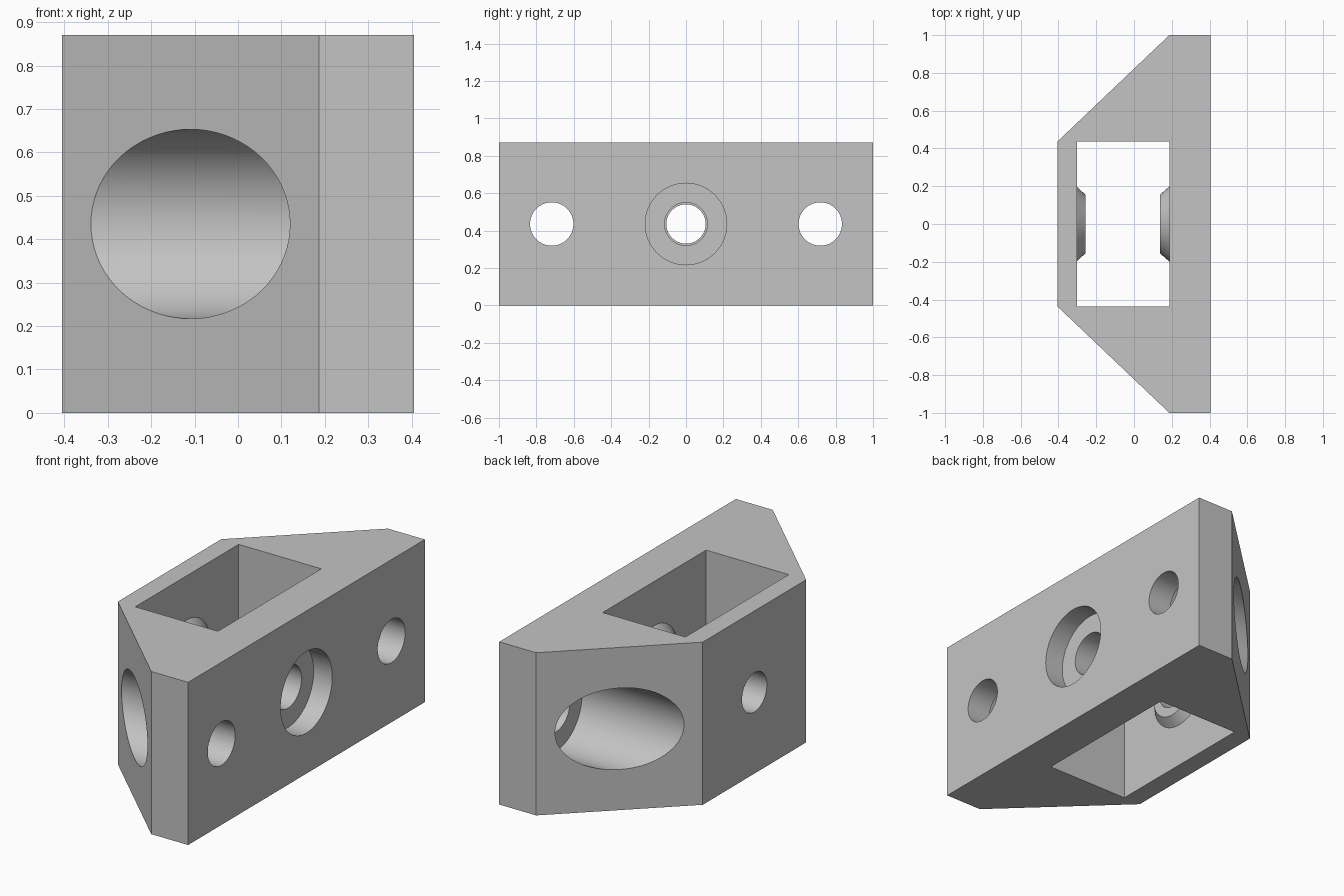
import bpy
import bmesh
import math

cube = bpy.data.objects.get("Cube")
if cube:
    bpy.data.objects.remove(cube, do_unlink=True)

HEIGHT = 0.87
MID = HEIGHT / 2

grey = bpy.data.materials.new("plain_grey")
grey.use_nodes = True
grey.diffuse_color = (0.55, 0.55, 0.55, 1)
grey.node_tree.nodes["Principled BSDF"].inputs["Base Color"].default_value = grey.diffuse_color


def make_object(name, bm):
    bmesh.ops.recalc_face_normals(bm, faces=bm.faces)
    mesh = bpy.data.meshes.new(name)
    bm.to_mesh(mesh)
    bm.free()
    mesh.materials.append(grey)
    obj = bpy.data.objects.new(name, mesh)
    bpy.context.collection.objects.link(obj)
    return obj


def prism(name, outline, z0, z1):
    """Extrude a plan outline upwards."""
    bm = bmesh.new()
    face = bm.faces.new([bm.verts.new((x, y, z0)) for x, y in outline])
    top = bmesh.ops.extrude_face_region(bm, geom=[face])["geom"]
    verts = [v for v in top if isinstance(v, bmesh.types.BMVert)]
    bmesh.ops.translate(bm, verts=verts, vec=(0, 0, z1 - z0))
    return make_object(name, bm)


def round_bar(name, x0, x1, r0, r1, y=0):
    """Cylinder or cone lying along x."""
    bm = bmesh.new()
    rings = []
    for x, r in ((x0, r0), (x1, r1)):
        angles = [math.tau * i / 72 for i in range(72)]
        rings.append([bm.verts.new((x, y + r * math.cos(a), MID + r * math.sin(a)))
                      for a in angles])
        bm.faces.new(rings[-1])
    for i in range(72):
        j = (i + 1) % 72
        bm.faces.new((rings[0][i], rings[0][j], rings[1][j], rings[1][i]))
    return make_object(name, bm)


def combine(target, tool, operation):
    """Apply a boolean and discard the tool."""
    tool.hide_render = True
    mod = target.modifiers.new(tool.name, "BOOLEAN")
    mod.operation = operation
    mod.solver = "EXACT"
    mod.object = tool
    bpy.context.view_layer.objects.active = target
    bpy.ops.object.modifier_apply(modifier=mod.name)
    bpy.data.objects.remove(tool, do_unlink=True)


# Tapered block with a rectangular vertical pocket
half = [(0.405, 1), (0.187, 1), (-0.405, 0.437)]
block = prism("bracket_block", half + [(x, -y) for x, y in reversed(half)], 0, HEIGHT)
pocket = [(-0.302, -0.437), (0.187, -0.437), (0.187, 0.437), (-0.302, 0.437)]
combine(block, prism("pocket_cutter", pocket, -0.1, HEIGHT + 0.1), "DIFFERENCE")

# Conical bosses facing each other inside the pocket
combine(block, round_bar("left_boss", -0.322, -0.258, 0.218, 0.155), "UNION")
combine(block, round_bar("right_boss", 0.207, 0.137, 0.216, 0.155), "UNION")

# Axle holes and the counterbore on the flat side
combine(block, round_bar("narrow_axle_cutter", -0.5, 0, 0.105, 0.105), "DIFFERENCE")
combine(block, round_bar("wide_axle_cutter", 0, 0.5, 0.115, 0.115), "DIFFERENCE")
combine(block, round_bar("counterbore_cutter", 0.295, 0.5, 0.218, 0.218), "DIFFERENCE")

# Mounting holes with deep bores through the sloping sides
for side in (-1, 1):
    y = side * 0.718
    combine(block, round_bar("mount_cutter", 0, 0.5, 0.116, 0.116, y), "DIFFERENCE")
    combine(block, round_bar("deep_bore_cutter", -0.6, 0.265, 0.218, 0.218, y), "DIFFERENCE")

# Smooth the round walls, keep edges sharp
bpy.ops.object.select_all(action="DESELECT")
block.select_set(True)
bpy.context.view_layer.objects.active = block
bpy.ops.object.shade_smooth_by_angle(angle=math.radians(25))
